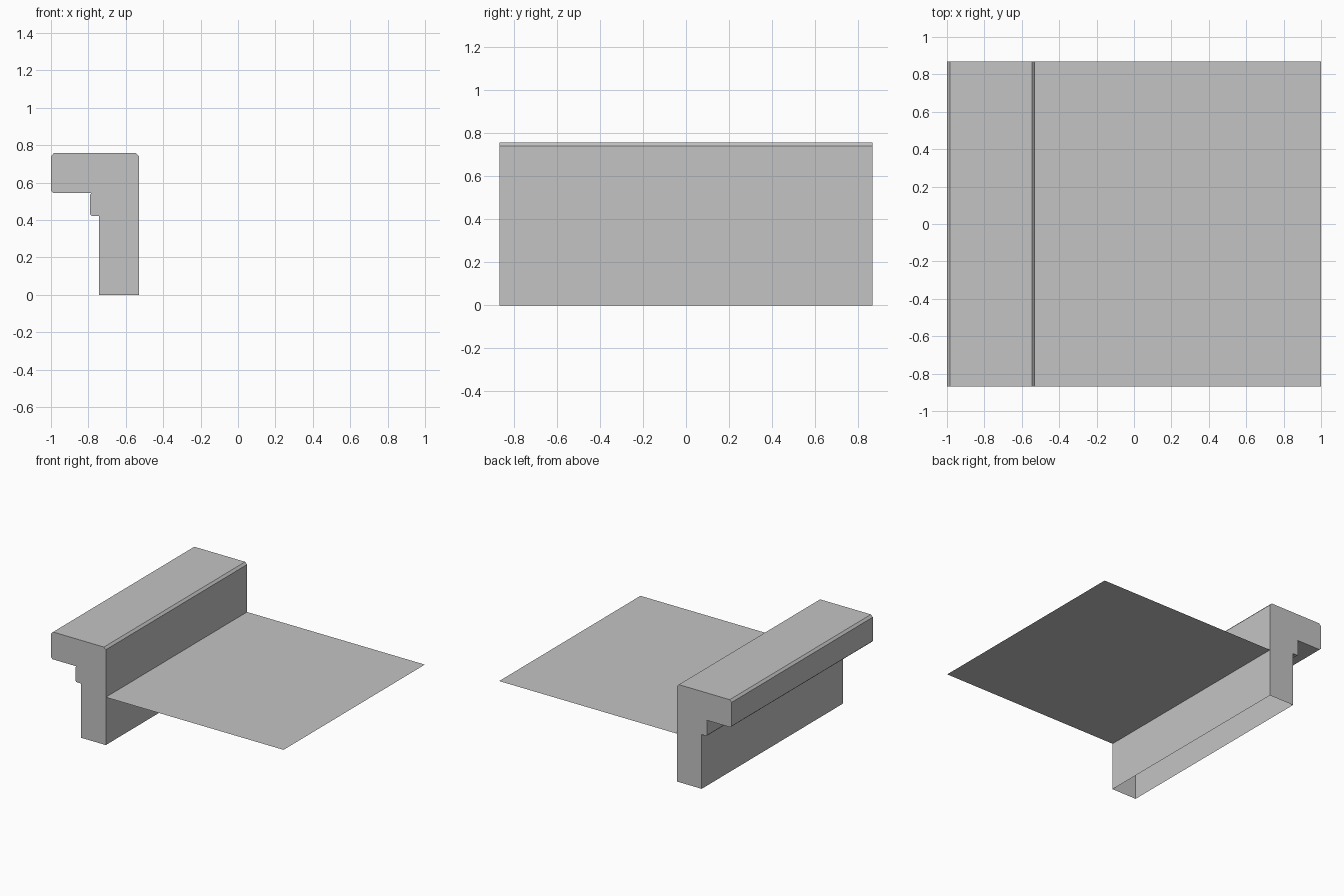
import bpy
import bmesh

HALF_LENGTH = 0.868

cube = bpy.data.objects.get("Cube")
if cube:
    bpy.data.objects.remove(cube, do_unlink=True)

grey = bpy.data.materials.new("light grey")
grey.use_nodes = True
colour = (0.55, 0.55, 0.55, 1)
grey.diffuse_color = colour
grey.node_tree.nodes["Principled BSDF"].inputs["Base Color"].default_value = colour


def add_object(name, bm):
    mesh = bpy.data.meshes.new(name)
    bm.to_mesh(mesh)
    bm.free()
    mesh.materials.append(grey)
    obj = bpy.data.objects.new(name, mesh)
    bpy.context.collection.objects.link(obj)
    return obj


# Edge beam: chamfered overhanging profile, swept along y, open underneath
profile = [
    (-0.53, 0), (-0.53, 0.741), (-0.546, 0.758),
    (-0.984, 0.758), (-1, 0.741), (-1, 0.556), (-0.989, 0.545),
    (-0.784, 0.545), (-0.79, 0.535), (-0.79, 0.43), (-0.784, 0.422),
    (-0.743, 0.422), (-0.743, 0),
]
bm = bmesh.new()
front = [bm.verts.new((x, -HALF_LENGTH, z)) for x, z in profile]
back = [bm.verts.new((x, HALF_LENGTH, z)) for x, z in profile]
bm.faces.new(front[::-1])
bm.faces.new(back)
for i in range(len(profile) - 1):
    bm.faces.new((front[i], front[i + 1], back[i + 1], back[i]))
bmesh.ops.recalc_face_normals(bm, faces=bm.faces[:])
# Point the shell outwards: the front cap must face -y
bm.faces.ensure_lookup_table()
bm.normal_update()
if bm.faces[0].normal.y > 0:
    bmesh.ops.reverse_faces(bm, faces=bm.faces[:])
add_object("edge_beam", bm)

# Floor sheet: a single flat face meeting the beam's inner wall
bm = bmesh.new()
corners = [(-0.53, -1), (1, -1), (1, 1), (-0.53, 1)]
bm.faces.new([bm.verts.new((x, side * HALF_LENGTH, 0.372)) for x, side in corners])
add_object("floor_sheet", bm)
